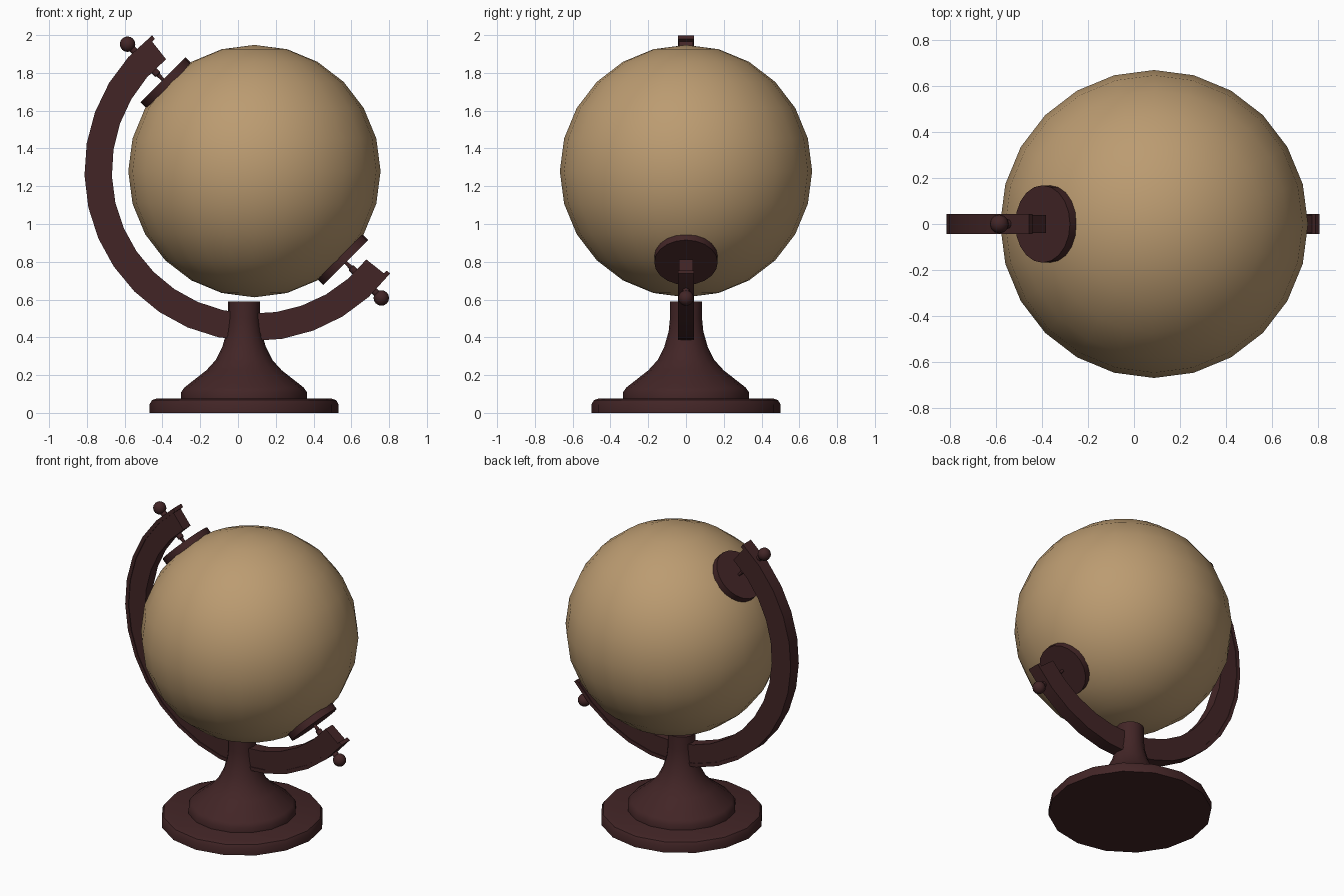
import bpy, bmesh
from math import sin, cos, pi, radians
from mathutils import Vector

if "Cube" in bpy.data.objects:
    bpy.data.objects.remove(bpy.data.objects["Cube"])

CENTRE = Vector((0.087, 0, 1.28))   # globe centre, also the arm's arc centre
AXIS = Vector((-1, 0, 1)).normalized()


def material(name, colour):
    m = bpy.data.materials.new(name)
    m.use_nodes = True
    m.diffuse_color = colour
    m.node_tree.nodes["Principled BSDF"].inputs["Base Color"].default_value = colour
    return m


TAN = material("parchment_tan", (0.50, 0.33, 0.165, 1))
WOOD = material("dark_wood", (0.055, 0.0185, 0.0195, 1))


def finish(obj, name, mat, angle=40):
    obj.name = name
    obj.data.materials.append(mat)
    bpy.ops.object.select_all(action="DESELECT")
    obj.select_set(True)
    bpy.context.view_layer.objects.active = obj
    bpy.ops.object.shade_smooth_by_angle(angle=radians(angle))
    return obj


def from_bmesh(bm, name, mat, angle=40):
    bmesh.ops.recalc_face_normals(bm, faces=bm.faces)
    mesh = bpy.data.meshes.new(name)
    bm.to_mesh(mesh)
    bm.free()
    obj = bpy.data.objects.new(name, mesh)
    bpy.context.collection.objects.link(obj)
    return finish(obj, name, mat, angle)


def lathe(name, profile, sides, centre=(0, 0, 0), axis=Vector((0, 0, 1))):
    """Turn (radius, height) points about an axis, with capped ends."""
    bm = bmesh.new()
    turn = axis.to_track_quat("Z", "Y")
    rings = []
    for r, h in profile:
        ring = []
        for i in range(sides):
            a = 2 * pi * i / sides
            p = turn @ Vector((r * cos(a), r * sin(a), h))
            ring.append(bm.verts.new(p + Vector(centre)))
        rings.append(ring)
    for low, high in zip(rings, rings[1:]):
        for i in range(sides):
            j = (i + 1) % sides
            bm.faces.new((low[i], low[j], high[j], high[i]))
    bm.faces.new(rings[0])
    bm.faces.new(rings[-1])
    return from_bmesh(bm, name, WOOD)


def arc_bar(name, inner, outer, half_width, start, end, steps):
    """Sweep a rectangular section round the globe centre."""
    bm = bmesh.new()
    section = [(inner, -half_width), (outer, -half_width),
               (outer, half_width), (inner, half_width)]
    rings = []
    for i in range(steps + 1):
        a = radians(start + (end - start) * i / steps)
        rings.append([bm.verts.new(CENTRE + Vector((r * cos(a), y, r * sin(a))))
                      for r, y in section])
    for a, b in zip(rings, rings[1:]):
        for i in range(4):
            j = (i + 1) % 4
            bm.faces.new((a[i], a[j], b[j], b[i]))
    bm.faces.new(rings[0])
    bm.faces.new(rings[-1])
    return from_bmesh(bm, name, WOOD)


# Globe
bpy.ops.mesh.primitive_uv_sphere_add(segments=24, ring_count=12, radius=0.668,
                                     location=CENTRE)
finish(bpy.context.object, "globe", TAN, 60)

# Turned stand
STAND = (0.032, 0, 0)
lathe("base_disc", [(0.5, 0), (0.5, 0.045), (0.488, 0.067), (0.46, 0.077)], 16, STAND)
lathe("pedestal", [(0.333, 0.07), (0.333, 0.11), (0.315, 0.135), (0.2, 0.225),
                   (0.15, 0.28), (0.115, 0.35), (0.092, 0.43), (0.085, 0.5),
                   (0.085, 0.59)], 16, STAND)

# Curved arm with a wider outer flange
arc_bar("arm", 0.755, 0.88, 0.038, 128.3, 321.7, 18)
arc_bar("arm_flange", 0.876, 0.9, 0.043, 127, 323, 18)

# Pole fittings, repeated at both ends of the axis
for side, axis in (("upper", AXIS), ("lower", -AXIS)):
    lathe(side + "_pole_plate", [(0.168, 0.64), (0.168, 0.684)], 20, CENTRE, axis)
    lathe(side + "_axle", [(0.008, 0.67), (0.012, 0.72), (0.02, 0.725), (0.02, 0.94)],
          10, CENTRE, axis)
    bpy.ops.mesh.primitive_uv_sphere_add(segments=12, ring_count=8, radius=0.041,
                                         location=CENTRE + axis * 0.95)
    finish(bpy.context.object, side + "_knob", WOOD, 60)
